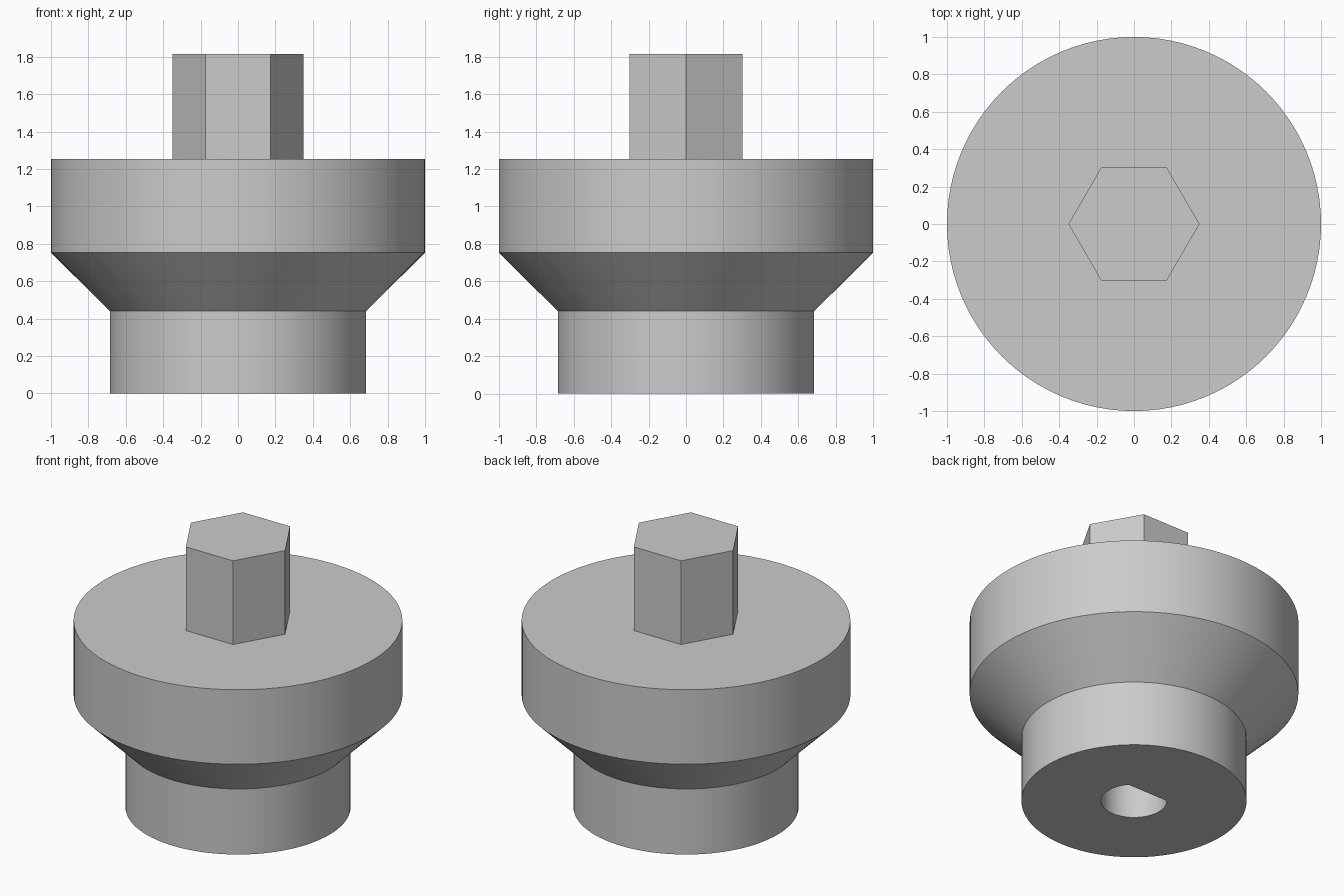
import bpy
import bmesh
from math import cos, sin, tau, asin, pi, radians

cube = bpy.data.objects.get("Cube")
if cube:
    bpy.data.objects.remove(cube, do_unlink=True)

GREY = (0.6, 0.6, 0.6, 1.0)
SIDES = 96

grey = bpy.data.materials.new("plain grey")
grey.use_nodes = True
grey.diffuse_color = GREY
grey.node_tree.nodes["Principled BSDF"].inputs["Base Color"].default_value = GREY


def circle(radius, sides):
    return [(radius * cos(tau * i / sides), radius * sin(tau * i / sides))
            for i in range(sides)]


def d_outline(radius, flat_y, steps=48):
    """Circle outline cut by a flat on its +y side."""
    a = asin(flat_y / radius)
    start, sweep = pi - a, pi + 2 * a
    return [(radius * cos(start + sweep * i / steps),
             radius * sin(start + sweep * i / steps)) for i in range(steps + 1)]


def stack(name, sections, cap_bottom=True):
    """Skin a list of (outline, z) sections into a capped solid."""
    bm = bmesh.new()
    rings = [[bm.verts.new((x, y, z)) for x, y in outline]
             for outline, z in sections]
    for low, high in zip(rings, rings[1:]):
        n = len(low)
        for i in range(n):
            j = (i + 1) % n
            bm.faces.new((low[i], low[j], high[j], high[i]))
    if cap_bottom:
        bm.faces.new(rings[0][::-1])
    bm.faces.new(rings[-1])
    mesh = bpy.data.meshes.new(name)
    bm.to_mesh(mesh)
    bm.free()
    mesh.materials.append(grey)
    obj = bpy.data.objects.new(name, mesh)
    bpy.context.collection.objects.link(obj)
    return obj


# Turned body: collar, cone and wide disc
profile = [(0.685, 0), (0.685, 0.44), (1.0, 0.753), (1.0, 1.253)]
body = stack("turned_body", [(circle(r, SIDES), z) for r, z in profile])

# D-shaped shaft bore in the underside
bore = d_outline(0.2, 0.13)
cutter = stack("bore_cutter", [(bore, -0.1), (bore, 0.75)])
cutter.hide_render = True
cut = body.modifiers.new("shaft_bore", "BOOLEAN")
cut.operation = "DIFFERENCE"
cut.solver = "EXACT"
cut.object = cutter
bpy.ops.object.select_all(action="DESELECT")
bpy.context.view_layer.objects.active = body
body.select_set(True)
bpy.ops.object.modifier_apply(modifier=cut.name)
bpy.data.objects.remove(cutter, do_unlink=True)
bpy.ops.object.shade_smooth_by_angle(angle=radians(30))

# Hexagonal drive on top, open where it meets the disc
hexagon = circle(0.35, 6)
stack("hex_drive", [(hexagon, 1.253), (hexagon, 1.815)], cap_bottom=False)
